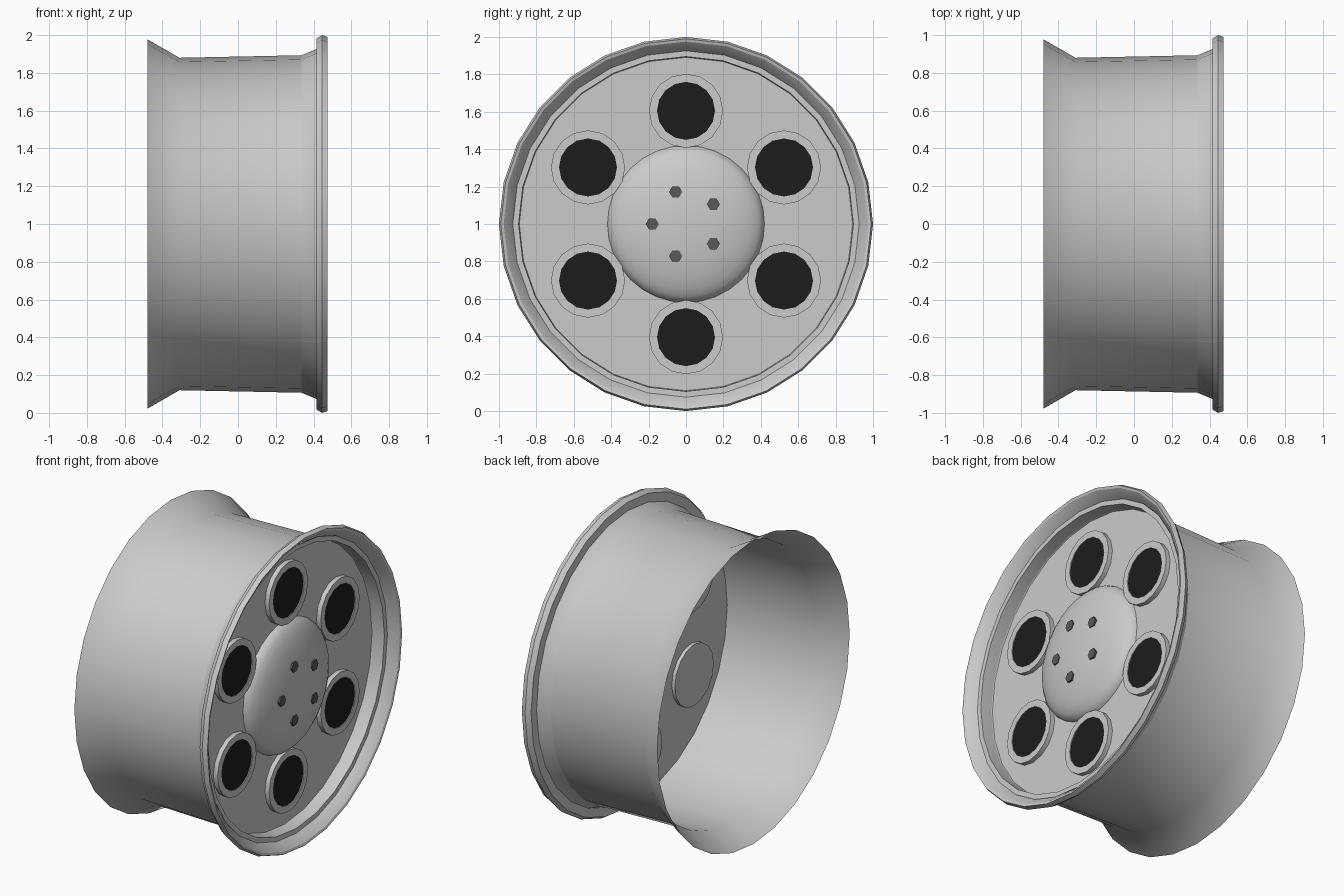
import bpy, bmesh
from math import sin, cos, pi, radians

if "Cube" in bpy.data.objects:
    bpy.data.objects.remove(bpy.data.objects["Cube"])

CZ = 1.0      # axle height
SIDES = 28


def mat(name, c):
    m = bpy.data.materials.new(name)
    m.diffuse_color = (c, c, c, 1)
    m.use_nodes = True
    m.node_tree.nodes["Principled BSDF"].inputs["Base Color"].default_value = m.diffuse_color
    return m


def lathe(name, profile, sides, y=0, z=CZ, start=pi / 2, closed=False, material=None, angle=30):
    """Revolve (x, radius) points about an x-parallel axis; radius 0 makes a pole."""
    bm = bmesh.new()
    rings = []
    for x, r in profile:
        if r == 0:
            rings.append([bm.verts.new((x, y, z))] * sides)
        else:
            rings.append([bm.verts.new((x, y + r * cos(start + 2 * pi * i / sides),
                                        z + r * sin(start + 2 * pi * i / sides)))
                          for i in range(sides)])
    pairs = list(zip(rings, rings[1:]))
    if closed:
        pairs.append((rings[-1], rings[0]))
    for a, b in pairs:
        for i in range(sides):
            j = (i + 1) % sides
            bm.faces.new(list(dict.fromkeys((a[i], a[j], b[j], b[i]))))
    bmesh.ops.recalc_face_normals(bm, faces=bm.faces[:])
    me = bpy.data.meshes.new(name)
    bm.to_mesh(me)
    bm.free()
    ob = bpy.data.objects.new(name, me)
    bpy.context.collection.objects.link(ob)
    if material:
        me.materials.append(material)
    bpy.ops.object.select_all(action='DESELECT')
    ob.select_set(True)
    bpy.context.view_layer.objects.active = ob
    bpy.ops.object.shade_smooth_by_angle(angle=radians(angle))
    return ob


black = mat("hole_black", 0.012)
dark = mat("bolt_grey", 0.1)

# Thin barrel with flared rear edge
lathe("barrel", [(-0.48, 0.978), (-0.31, 0.88), (0.415, 0.895)], SIDES, angle=40)

# Front lip: back face, outer edge, front band, inner cone
lathe("front_lip", [(0.415, 0.895), (0.415, 0.982), (0.445, 1.0), (0.475, 0.99),
                    (0.47, 0.975), (0.425, 0.93), (0.33, 0.891)], SIDES, angle=25)

# Face disc
lathe("face_disc", [(0.33, 0.891), (0.33, 0)], SIDES)

# Domed hub
dome = [(0.33 + 0.12 * sin(a), 0.42 * cos(a)) for a in [pi / 2 * k / 8 for k in range(8)]]
lathe("hub_dome", dome + [(0.45, 0)], 32, angle=50)

# Six raised round vents with dark centres
for k in range(6):
    a = pi / 2 + k * pi / 3
    y, z = 0.605 * cos(a), CZ + 0.605 * sin(a)
    lathe(f"vent_ring_{k}", [(0.308, 0), (0.308, 0.198), (0.36, 0.198), (0.36, 0.155), (0.352, 0.155)],
          16, y, z)
    lathe(f"vent_hole_{k}", [(0.355, 0.156), (0.355, 0)], 20, y, z, material=black)

# Five hexagonal bolts
for k in range(5):
    a = pi + k * 2 * pi / 5
    lathe(f"bolt_{k}", [(0.40, 0), (0.40, 0.035), (0.446, 0.035), (0.446, 0)], 6,
          0.18 * cos(a), CZ + 0.18 * sin(a), start=0, material=dark)
